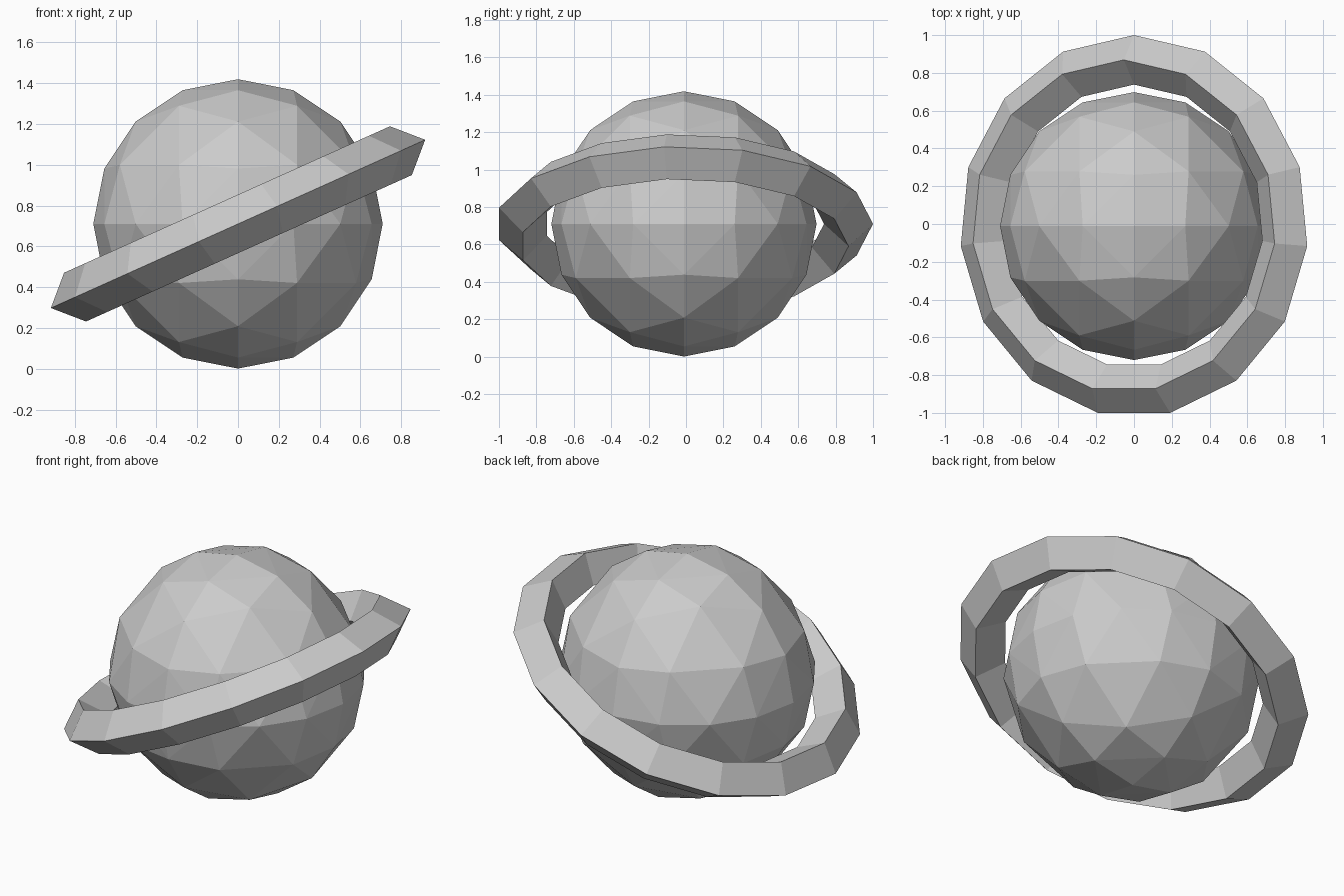
import bpy, bmesh
from math import sin, cos, pi, radians
from mathutils import Vector

if "Cube" in bpy.data.objects:
    bpy.data.objects.remove(bpy.data.objects["Cube"])

CENTRE = Vector((0, -0.011, 0.71))
TILT = radians(-24.2)


def make_object(name, bm):
    bmesh.ops.recalc_face_normals(bm, faces=bm.faces)
    mesh = bpy.data.meshes.new(name)
    bm.to_mesh(mesh)
    bm.free()
    obj = bpy.data.objects.new(name, mesh)
    obj.location = CENTRE
    bpy.context.collection.objects.link(obj)
    return obj


# Faceted globe: octahedron split twice, pushed out to a sphere each time
radius = 0.709
bm = bmesh.new()
for axis in range(3):
    for sign in (-1, 1):
        p = Vector((0, 0, 0))
        p[axis] = sign * radius
        bm.verts.new(p)
bmesh.ops.convex_hull(bm, input=bm.verts[:])
for _ in range(2):
    bmesh.ops.subdivide_edges(bm, edges=bm.edges[:], cuts=1, use_grid_fill=True)
    for v in bm.verts:
        v.co = v.co.normalized() * radius
make_object("planet_globe", bm)

# Tilted ring: 15-sided torus with a diamond cross-section
major, minor, sides = 0.88, 0.131, 15
bm = bmesh.new()
loops = []
for i in range(sides):
    a = pi / 2 + 2 * pi * i / sides
    loop = []
    for j in range(4):
        r = major + minor * cos(j * pi / 2)
        loop.append(bm.verts.new((r * cos(a), r * sin(a), minor * sin(j * pi / 2))))
    loops.append(loop)
for i in range(sides):
    cur, nxt = loops[i], loops[(i + 1) % sides]
    for j in range(4):
        k = (j + 1) % 4
        bm.faces.new((cur[j], nxt[j], nxt[k], cur[k]))
ring = make_object("planet_ring", bm)
ring.rotation_euler.y = TILT
